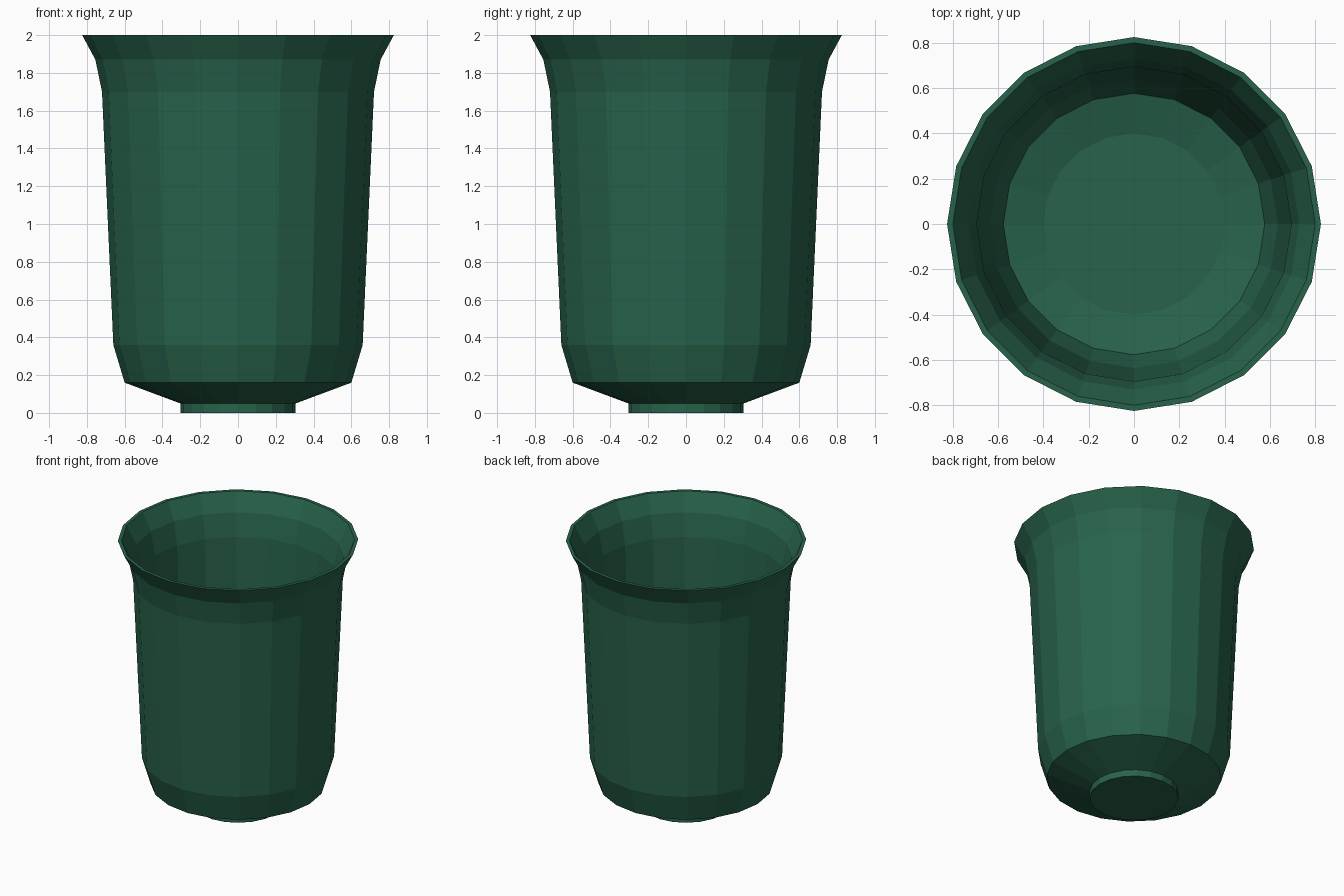
import bpy
import bmesh
from math import cos, sin, tau

SIDES = 20

default = bpy.data.objects.get("Cube")
if default:
    bpy.data.objects.remove(default, do_unlink=True)

# Single green material
green = bpy.data.materials.new("dark_green")
green.use_nodes = True
colour = (0.021, 0.125, 0.070, 1)
green.diffuse_color = colour
green.node_tree.nodes["Principled BSDF"].inputs["Base Color"].default_value = colour


def lathe(name, profile):
    """Turn a (radius, height) profile into a faceted solid, capping both ends."""
    bm = bmesh.new()
    rings = []
    for r, z in profile:
        rings.append([bm.verts.new((r * cos(tau * i / SIDES), r * sin(tau * i / SIDES), z))
                      for i in range(SIDES)])
    for low, high in zip(rings, rings[1:]):
        for i in range(SIDES):
            j = (i + 1) % SIDES
            bm.faces.new((low[i], low[j], high[j], high[i]))
    bm.faces.new(rings[0][::-1])
    bm.faces.new(rings[-1])
    bmesh.ops.recalc_face_normals(bm, faces=bm.faces)
    mesh = bpy.data.meshes.new(name)
    bm.to_mesh(mesh)
    bm.free()
    mesh.materials.append(green)
    obj = bpy.data.objects.new(name, mesh)
    bpy.context.collection.objects.link(obj)
    return obj


# Foot and outer wall from the ground up to the flared lip
outside = [(0.305, 0), (0.305, 0.05), (0.60, 0.16), (0.66, 0.36),
           (0.72, 1.70), (0.755, 1.87), (0.825, 2.0)]
# Inner wall from the lip down to the shallow dished floor
inside = [(0.80, 2.0), (0.73, 1.87), (0.695, 1.70), (0.635, 0.36),
          (0.577, 0.18), (0.40, 0.13)]
lathe("cup", outside + inside)
